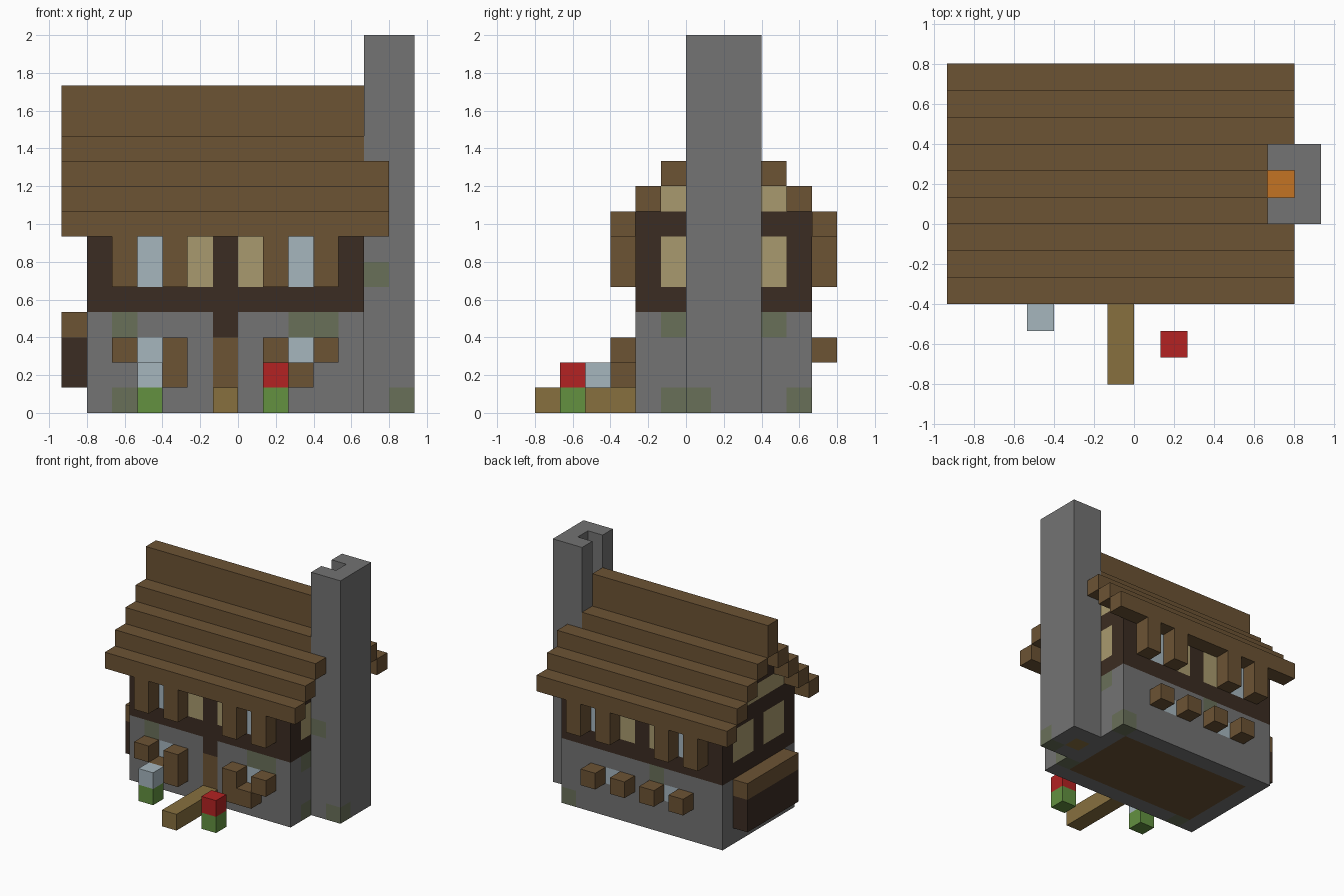
import bpy, bmesh
from mathutils import Vector

U = 2 / 15  # edge of one building block

cube = bpy.data.objects.get("Cube")
if cube:
    bpy.data.objects.remove(cube, do_unlink=True)


def material(name, hex_code):
    rgb = [int(hex_code[i:i + 2], 16) / 255 for i in (0, 2, 4)]
    lin = [c / 12.92 if c <= 0.04045 else ((c + 0.055) / 1.055) ** 2.4 for c in rgb]
    m = bpy.data.materials.new(name)
    m.use_nodes = True
    m.diffuse_color = (*lin, 1)
    m.node_tree.nodes["Principled BSDF"].inputs["Base Color"].default_value = (*lin, 1)
    return m


STONE = material("stone grey", "737373")
MOSS = material("mossy stone", "697059")
WOOD = material("brown wood", "6C5334")
DARK = material("dark timber", "3B2C22")
PLASTER = material("sand plaster", "A99A6E")
GLASS = material("pale blue", "A6B6BE")
TAN = material("tan planks", "87703F")
GREEN = material("leaf green", "639140")
RED = material("petal red", "B32222")
ORANGE = material("fire orange", "C47323")


def block(name, base, x, y, z, patches=()):
    """Box in block units; patches are (material, x, y, z) regions painted on its faces."""
    bm = bmesh.new()
    bmesh.ops.create_cube(bm, size=1)
    spans = (x, y, z)
    for v in bm.verts:
        v.co = [s[0] if c < 0 else s[1] for c, s in zip(v.co, spans)]
    mats = [base]
    for axis, span in enumerate(spans):
        normal = Vector([float(i == axis) for i in range(3)])
        cuts = {c for p in patches for c in p[1 + axis] if span[0] < c < span[1]}
        for c in sorted(cuts):
            bmesh.ops.bisect_plane(bm, geom=bm.verts[:] + bm.edges[:] + bm.faces[:],
                                   plane_co=normal * c, plane_no=normal)
    bm.normal_update()
    for mat, *region in patches:
        if mat not in mats:
            mats.append(mat)
        for f in bm.faces:
            inner = f.calc_center_median() - f.normal * 0.5
            if all(r[0] < c < r[1] for c, r in zip(inner, region)):
                f.material_index = mats.index(mat)
    bmesh.ops.scale(bm, vec=(U, U, U), verts=bm.verts)
    mesh = bpy.data.meshes.new(name)
    bm.to_mesh(mesh)
    bm.free()
    for m in mats:
        mesh.materials.append(m)
    obj = bpy.data.objects.new(name, mesh)
    bpy.context.collection.objects.link(obj)
    return obj


def cell(i):
    return (i, i + 1)


FRONT, BACK = cell(-2), cell(4)      # wall layers in y
LEFT, RIGHT = cell(-6), cell(4)      # wall layers in x
BODY_X, BODY_Y = (-6, 5), (-2, 5)

# Stone ground floor with moss, door, windows and wooden floor underneath
ground = [
    (WOOD, (-5, 4), (-1, 4), (0, 1)),
    (DARK, cell(-1), FRONT, cell(3)),
    (WOOD, cell(-1), FRONT, (1, 3)),
    (GLASS, cell(-4), FRONT, (1, 3)),
    (GLASS, cell(2), FRONT, (1, 3)),
    (GLASS, cell(1), BACK, cell(2)),
    (GLASS, cell(-3), BACK, cell(2)),
    (MOSS, cell(-5), FRONT, cell(3)),
    (MOSS, cell(-5), FRONT, cell(0)),
    (MOSS, (2, 4), FRONT, cell(3)),
    (MOSS, cell(-2), BACK, cell(3)),
    (MOSS, RIGHT, BACK, cell(0)),
    (MOSS, RIGHT, cell(-1), cell(3)),
    (MOSS, RIGHT, cell(3), cell(3)),
    (MOSS, RIGHT, cell(-1), cell(0)),
]
block("ground_floor", STONE, BODY_X, BODY_Y, (0, 4), ground)

# Timber framed upper floor
frame = []
for wall in (FRONT, BACK):
    frame += [(PLASTER, cell(i), wall, (5, 7)) for i in (-2, 0)]
    frame += [(GLASS, cell(i), wall, (5, 7)) for i in (-4, 2)]
for wall in (LEFT, RIGHT):
    frame += [(PLASTER, wall, y, (5, 7)) for y in ((-1, 1), (2, 4))]
block("upper_floor", DARK, BODY_X, BODY_Y, (4, 8), frame)

# Stepped gable under the roof
for i, mat in enumerate((PLASTER, DARK, DARK)):
    block(f"gable_step_{i + 1}", mat, BODY_X, (i - 1, 4 - i), cell(8 + i))

# Stepped roof: matching rows on both slopes, then the ridge
for i in range(4):
    end = 6 if i < 3 else 5
    block(f"front_roof_row_{i + 1}", WOOD, (-7, end), cell(i - 3), cell(7 + i))
    block(f"back_roof_row_{i + 1}", WOOD, (-7, end), cell(5 - i), cell(7 + i))
block("roof_ridge", WOOD, (-7, 5), cell(1), (11, 13))

# Chimney: outer wall and two side walls around an open flue
block("chimney_outer_wall", STONE, cell(6), (0, 3), (0, 15),
      [(MOSS, cell(6), cell(0), cell(0))])
block("chimney_front_wall", STONE, cell(5), cell(0), (0, 15),
      [(MOSS, cell(5), cell(0), cell(5))])
block("chimney_back_wall", STONE, cell(5), cell(2), (0, 15))
block("hearth_log", TAN, cell(5), cell(1), cell(0))
block("hearth_fire", ORANGE, cell(5), cell(1), cell(1))

# Upper shutters, front and back
for side, y in (("front", cell(-3)), ("back", cell(5))):
    for i, x in enumerate((-5, -3, 1, 3)):
        block(f"{side}_upper_shutter_{i + 1}", WOOD, cell(x), y, (5, 7))

# Ground floor shutters and window boxes
for side, inner, outer, middle in (("right", -3, -5, -4), ("left", 1, 3, 2)):
    block(f"{side}_inner_shutter", WOOD, cell(inner), cell(-3), (1, 3))
    block(f"{side}_outer_shutter", WOOD, cell(outer), cell(-3), cell(2))
    block(f"{side}_window_box", WOOD, cell(middle), cell(-3), cell(1))
for i, x in enumerate((-4, -2, 0, 2)):
    block(f"back_lower_shutter_{i + 1}", WOOD, cell(x), cell(5), cell(2))

# Storage bin on the right-hand end wall
block("bin_body", DARK, cell(-7), (-1, 4), (1, 3))
block("bin_lid", WOOD, cell(-7), (-1, 4), cell(3))

# Path and flowers
block("path", TAN, cell(-1), (-6, -2), cell(0))
for name, petal, x, y in (("pale", GLASS, -4, -4), ("red", RED, 1, -5)):
    block(f"{name}_flower_stem", GREEN, cell(x), cell(y), cell(0))
    block(f"{name}_flower_head", petal, cell(x), cell(y), cell(1))
